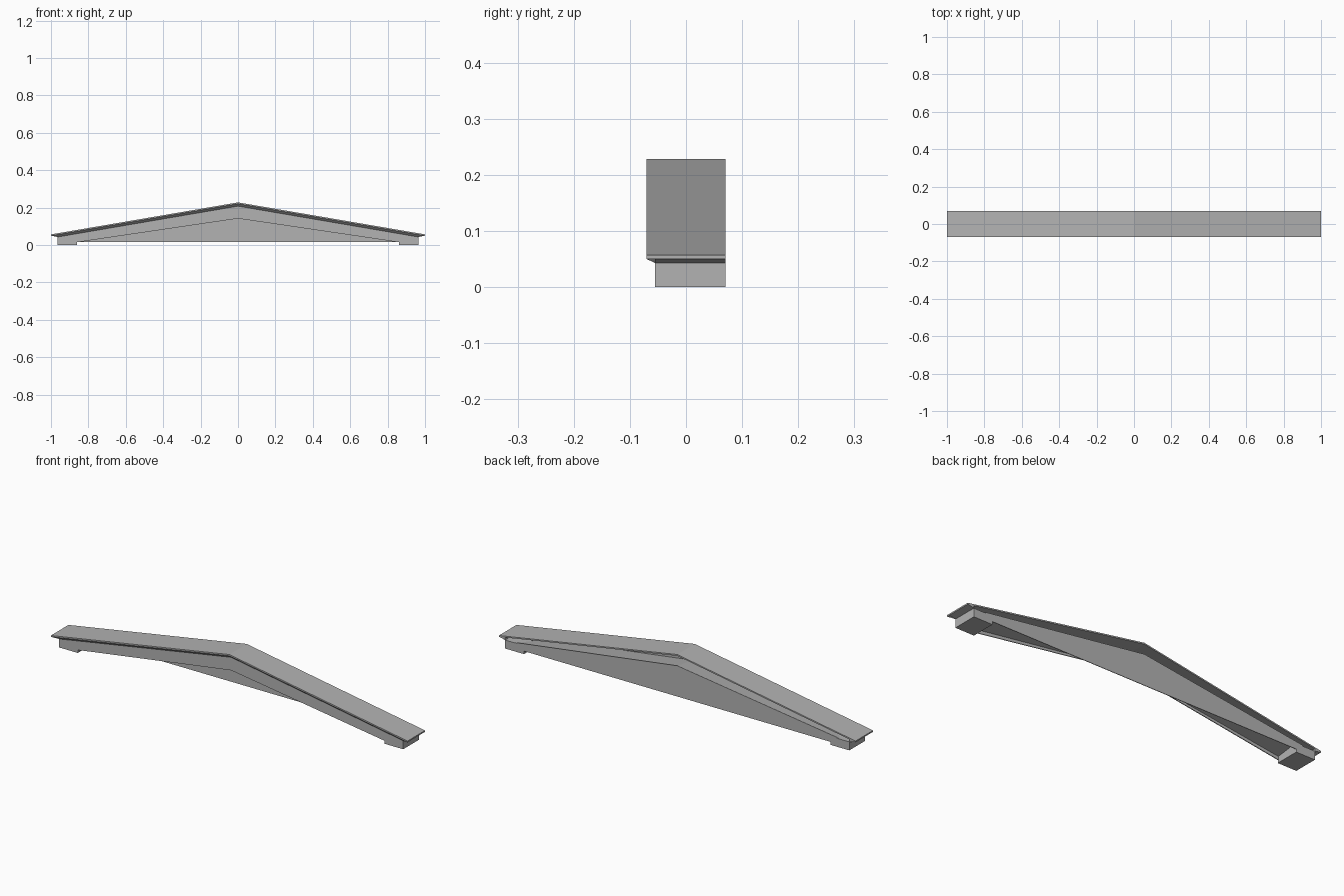
import bpy
import bmesh

cube = bpy.data.objects.get("Cube")
if cube:
    bpy.data.objects.remove(cube, do_unlink=True)

stone = bpy.data.materials.new("plain grey")
stone.use_nodes = True
GREY = (0.45, 0.45, 0.45, 1)
stone.diffuse_color = GREY
stone.node_tree.nodes["Principled BSDF"].inputs["Base Color"].default_value = GREY

PEAK, SLOPE = 0.228, 0.171
FRONT, BACK, EAVE = -0.055, 0.07, 0.07
WALL, FOOT = 0.965, 0.86
SKIN = 0.007


def loft(name, near, y_near, far, y_far):
    """Join two matching x-z outlines at two depths into a solid."""
    bm = bmesh.new()
    a = [bm.verts.new((x, y_near, z)) for x, z in near]
    b = [bm.verts.new((x, y_far, z)) for x, z in far]
    bm.faces.new(a)
    bm.faces.new(b[::-1])
    for i in range(len(a)):
        j = (i + 1) % len(a)
        bm.faces.new((a[i], b[i], b[j], a[j]))
    bmesh.ops.recalc_face_normals(bm, faces=bm.faces)
    mesh = bpy.data.meshes.new(name)
    bm.to_mesh(mesh)
    bm.free()
    mesh.materials.append(stone)
    obj = bpy.data.objects.new(name, mesh)
    bpy.context.collection.objects.link(obj)
    return obj


def prism(name, outline, y0, y1):
    return loft(name, outline, y0, outline, y1)


def chevron(half, peak, slope, thick):
    """Bent band with its ridge at x = 0."""
    end = peak - slope * half
    return [(-half, end), (0, peak), (half, end),
            (half, end - thick), (0, peak - thick), (-half, end - thick)]


# Roof sheet and the slanted moulding under its front edge
prism("roof", chevron(1, PEAK, SLOPE, SKIN), -EAVE, EAVE)
loft("front_moulding",
     chevron(1, PEAK - 0.005, SLOPE, 0.002), -EAVE,
     chevron(WALL, PEAK - 0.005, SLOPE, 0.015), FRONT)

# Front fascia, its lower edge rising to the middle
top = PEAK - SKIN
prism("front_fascia",
      [(-WALL, top - SLOPE * WALL), (0, top), (WALL, top - SLOPE * WALL),
       (WALL, 0.015), (FOOT, 0.015), (0, 0.142), (-FOOT, 0.015), (-WALL, 0.015)],
      FRONT, FRONT + 0.004)

# Sloping soffit between the fascia and the back panel
loft("soffit", chevron(0.92, 0.153, 0.138, 0.003), FRONT + 0.003,
     chevron(0.92, 0.169, 0.138, 0.003), BACK - 0.002)

# Triangular back panel, open above
prism("back_panel",
      [(-FOOT, 0.015), (FOOT, 0.015), (0.9, 0.047), (0, 0.171), (-0.9, 0.047)],
      BACK - 0.003, BACK)

# End blocks and end mouldings
for side, label in ((1, "left"), (-1, "right")):
    block = [(FOOT, 0), (WALL, 0), (WALL, 0.043), (FOOT, 0.043)]
    wedge = [(WALL, 0.043), (1, 0.051), (WALL, 0.057)]
    prism(label + "_end_block", [(side * x, z) for x, z in block], FRONT, BACK)
    prism(label + "_end_moulding", [(side * x, z) for x, z in wedge], FRONT, BACK)
